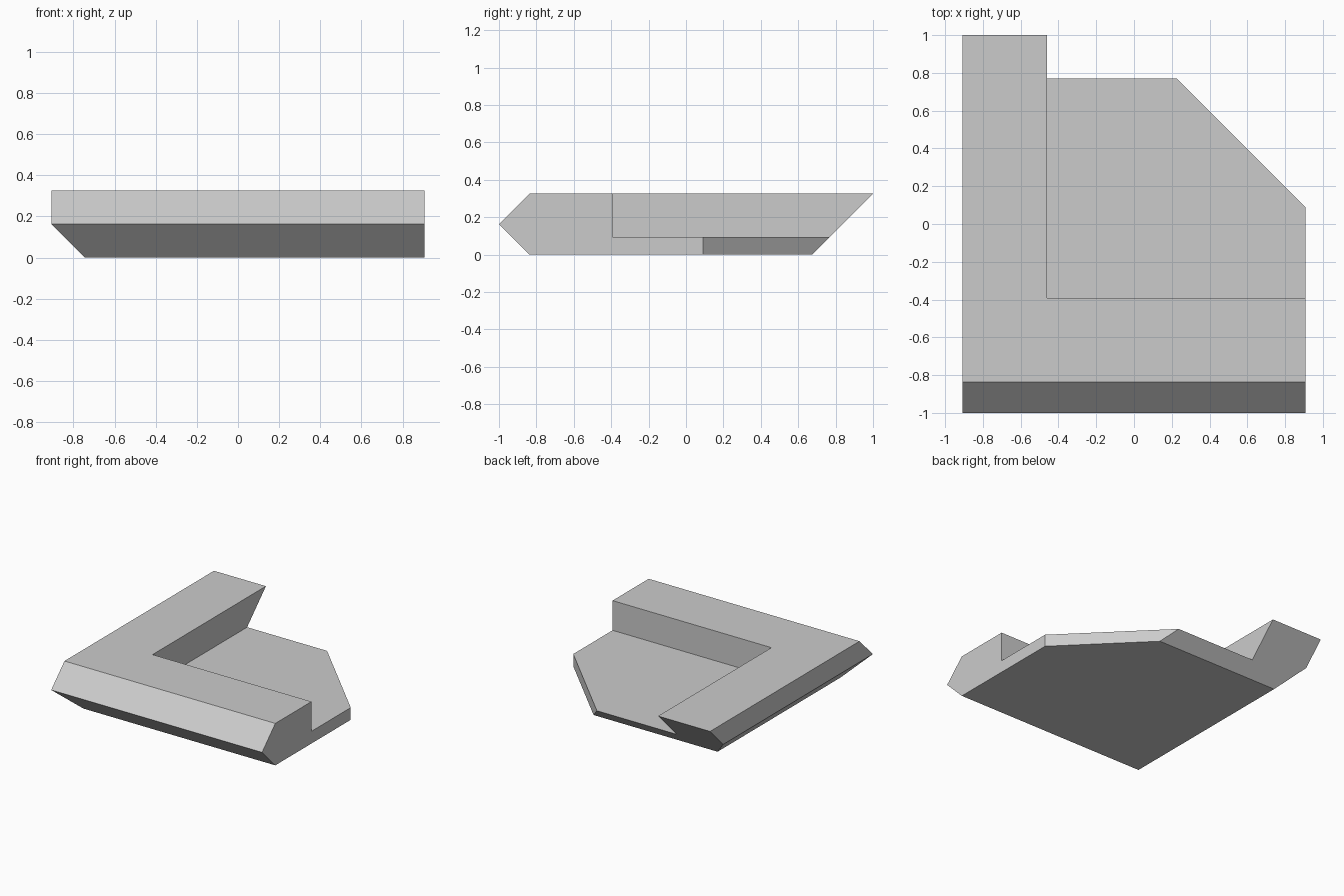
import bpy
import bmesh

if "Cube" in bpy.data.objects:
    bpy.data.objects.remove(bpy.data.objects["Cube"], do_unlink=True)

X, Y = 0.907, 1.0                 # half width and half depth
TOP, MID, FLOOR = 0.326, 0.163, 0.095

grey = bpy.data.materials.new("grey")
grey.use_nodes = True
colour = (0.6, 0.6, 0.6, 1)
grey.diffuse_color = colour
grey.node_tree.nodes["Principled BSDF"].inputs["Base Color"].default_value = colour


def prism(name, points, offset):
    """Extrude a closed outline along an offset vector."""
    bm = bmesh.new()
    face = bm.faces.new([bm.verts.new(p) for p in points])
    grown = bmesh.ops.extrude_face_region(bm, geom=[face])["geom"]
    moved = [v for v in grown if isinstance(v, bmesh.types.BMVert)]
    bmesh.ops.translate(bm, verts=moved, vec=offset)
    bmesh.ops.recalc_face_normals(bm, faces=bm.faces)
    mesh = bpy.data.meshes.new(name)
    bm.to_mesh(mesh)
    bm.free()
    mesh.materials.append(grey)
    obj = bpy.data.objects.new(name, mesh)
    bpy.context.collection.objects.link(obj)
    return obj


def cut(target, cutter):
    """Subtract the cutter from the target and discard it."""
    cutter.hide_render = True
    mod = target.modifiers.new("cut", "BOOLEAN")
    mod.operation, mod.solver, mod.object = "DIFFERENCE", "EXACT", cutter
    bpy.context.view_layer.objects.active = target
    bpy.ops.object.modifier_apply(modifier=mod.name)
    bpy.data.objects.remove(cutter, do_unlink=True)


# Slab with a pointed front edge and an overhanging back edge
side = [(-Y + MID, 0), (Y - TOP, 0), (Y, TOP), (-Y + MID, TOP), (-Y, MID)]
slab = prism("corner_ledge", [(-X, y, z) for y, z in side], (2 * X, 0, 0))

# Undercut along the lower edge of the long wall
wedge = [(-X - 0.1, MID + 0.1), (-X - 0.1, -0.1), (-X + MID + 0.1, -0.1)]
cut(slab, prism("undercut", [(x, -1.5, z) for x, z in wedge], (0, 3, 0)))

# Recess that leaves an L-shaped wall around a low floor
recess = [(-0.46, -0.393), (1.5, -0.393), (1.5, 1.5), (-0.46, 1.5)]
cut(slab, prism("recess", [(x, y, FLOOR) for x, y in recess], (0, 0, 1)))

# Clipped outer corner of the floor
corner = [(1.107, -0.11), (1.5, 1.5), (-0.075, 1.072)]
cut(slab, prism("clipped_corner", [(x, y, -0.1) for x, y in corner], (0, 0, 1)))
